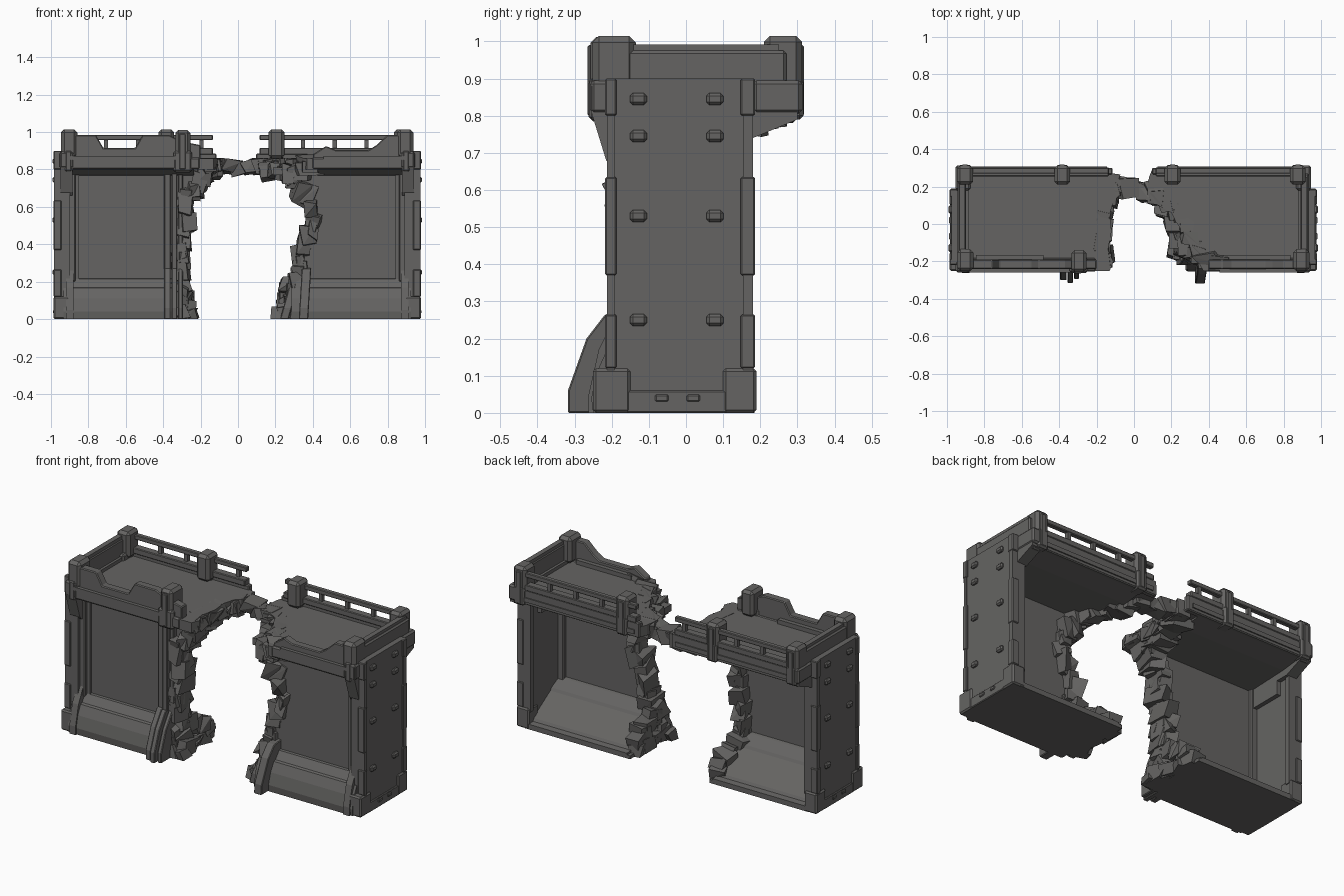
import bpy, bmesh, random
from mathutils import Vector, Euler

random.seed(5)
if "Cube" in bpy.data.objects:
    bpy.data.objects.remove(bpy.data.objects["Cube"])

stone = bpy.data.materials.new("dark_grey_stone")
stone.use_nodes = True
GREY = (0.13, 0.127, 0.123, 1)
stone.diffuse_color = GREY
stone.node_tree.nodes["Principled BSDF"].inputs["Base Color"].default_value = GREY


def finish(name, bm, bevel=0):
    bmesh.ops.recalc_face_normals(bm, faces=bm.faces)
    me = bpy.data.meshes.new(name)
    bm.to_mesh(me)
    bm.free()
    me.materials.append(stone)
    ob = bpy.data.objects.new(name, me)
    bpy.context.collection.objects.link(ob)
    if bevel:
        mod = ob.modifiers.new("chamfer", 'BEVEL')
        mod.width, mod.segments = bevel, 1
    return ob


def box(name, x, y, z, bevel=0):
    bm = bmesh.new()
    bmesh.ops.create_cube(bm, size=1)
    for v in bm.verts:
        v.co = [r[0] + (r[1] - r[0]) * (c + 0.5) for r, c in zip((x, y, z), v.co)]
    return finish(name, bm, bevel)


def prism(name, pts, axis, a, b, bevel=0, lean=0):
    """Extrude a 2D outline along x, y or z from a to b; lean shifts x with height."""
    place = {'x': lambda p, d: (d + lean * p[1], p[0], p[1]),
             'y': lambda p, d: (p[0], d, p[1]),
             'z': lambda p, d: (p[0], p[1], d)}[axis]
    bm = bmesh.new()
    lo = [bm.verts.new(place(p, a)) for p in pts]
    hi = [bm.verts.new(place(p, b)) for p in pts]
    bm.faces.new(lo)
    bm.faces.new(hi)
    for i in range(len(pts)):
        j = (i + 1) % len(pts)
        bm.faces.new((lo[i], lo[j], hi[j], hi[i]))
    return finish(name, bm, bevel)


def add_rock(bm, c, size, top):
    """One angular lump: the hull of a jittered, turned cube."""
    vs = bmesh.ops.create_cube(bm, size=1)["verts"]
    turn = Euler([random.uniform(-0.3, 0.3) for _ in range(3)]).to_matrix()
    for v in vs:
        p = turn @ (v.co + Vector([random.uniform(-0.15, 0.15) for _ in range(3)]))
        v.co = Vector([p[i] * size[i] + c[i] for i in range(3)])
        v.co.z = min(max(v.co.z, 0), top)
        v.co.y = max(v.co.y, -.25)
    out = bmesh.ops.convex_hull(bm, input=vs)
    dead = {g for g in out["geom_interior"] + out["geom_unused"] if isinstance(g, bmesh.types.BMVert)}
    bmesh.ops.delete(bm, geom=list(dead), context='VERTS')


def rubble(name, path, step, size, spread=(0.008, 0.012, 0.008), top=2):
    """Lumps scattered along a polyline, none rising above top."""
    bm = bmesh.new()
    for a, b in zip(path, path[1:]):
        a, b = Vector(a), Vector(b)
        n = max(1, round((b - a).length / step))
        for i in range(n):
            c = a.lerp(b, (i + 0.5) / n) + Vector([random.uniform(-s, s) for s in spread])
            add_rock(bm, c, [s * random.uniform(0.8, 1.2) for s in size], top)
    finish(name, bm)


# Broken wall outline facing the gap, from the ground up: (x, z)
edges = {-1: [(-.25, 0), (-.29, .12), (-.285, .28), (-.29, .4), (-.255, .54), (-.265, .64), (-.19, .72), (-.14, .8)],
         1: [(.21, 0), (.27, .12), (.32, .26), (.31, .35), (.38, .46), (.39, .55), (.38, .63), (.3, .71), (.23, .8)]}
decks = {-1: [(-.94, .3), (-.94, -.25), (-.13, -.25), (-.11, -.2), (-.14, -.14), (-.12, -.04), (-.13, .05),
              (-.11, .12), (-.08, .15), (-.07, .23), (-.11, .25), (-.12, .3)],
         1: [(.94, .3), (.94, -.25), (.37, -.25), (.33, -.18), (.29, -.09), (.22, .02), (.2, .06),
             (.11, .11), (.07, .16), (.08, .25), (.1, .3)]}

for s, side in ((-1, "right"), (1, "left")):
    def N(part):
        return side + "_" + part

    def sx(a, b):
        return sorted((s * a - .004, s * b - .004))

    edge, deck = edges[s], decks[s]
    gap = .28 if s < 0 else .24      # where floor parts stop at the gap
    back_in = .11 if s < 0 else .1   # where the rear parapet stops

    # Thin main panel, floor and deck
    prism(N("panel"), [(s * .93, 0)] + edge + [(s * .93, .8)], 'y', -.155, -.115)
    prism(N("deck"), deck, 'z', .8, .86)
    box(N("floor"), sx(gap, .93), (-.2, .185), (0, .02))

    # Sloped plinths on both sides of the panel
    prism(N("front_plinth"), [(-.14, 0), (-.25, 0), (-.255, .04), (-.24, .11), (-.215, .165), (-.2, .17),
                              (-.17, .215), (-.14, .22)], 'x', *sx(gap + .05, .93))
    prism(N("rear_plinth"), [(-.13, 0), (.185, 0), (.185, .03), (.15, .035), (.14, .05), (-.02, .15),
                             (-.03, .165), (-.1, .2), (-.13, .21)], 'x', *sx(gap + .02, .93))

    # End wall with feet, flared head and corner armour
    box(N("end_wall"), sx(.905, .972), (-.205, .178), (0, .9))
    prism(N("end_wall_head"), [(-.2, .66), (-.215, .68), (-.255, .81), (-.255, .88), (.3, .88), (.3, .79),
                               (.18, .74), (.1, .74), (.1, .66)], 'x', *sx(.88, .945))
    for y0, y1 in ((-.25, -.15), (.1, .19)):
        box(N("foot"), sx(.9, .982), (y0, y1), (0, .12), .008)
    box(N("end_sill"), sx(.92, .979), (-.16, .11), (0, .06), .004)
    for y0, y1 in ((-.218, -.187), (.147, .186)):
        for z0, z1 in ((.12, .265), (.37, .635), (.8, .9)):
            box(N("corner_armour"), sx(.94, .982), (y0, y1), (z0, z1), .004)
        box(N("corner_strip"), sx(.895, .979), (y0 + .006, y1 - .006), (.1, .88))
    for y in (-.128, .078):
        for z in (.25, .53, .745, .845):
            box(N("wall_stud"), sx(.96, .988), (y - .023, y + .023), (z - .016, z + .016), .008)
    for y in (-.065, .02):
        box(N("sill_stud"), sx(.97, .985), (y - .018, y + .018), (.03, .05), .004)

    # Frame around the panel recess
    box(N("front_frame"), sx(.865, .91), (-.19, -.14), (.2, .8), .006)
    box(N("front_frame_inner"), sx(.845, .87), (-.17, -.14), (.2, .8))
    box(N("rear_frame"), sx(.87, .91), (-.12, -.09), (.18, .8), .006)
    prism(N("plinth_end"), [(-.14, 0), (-.262, 0), (-.262, .05), (-.235, .17), (-.19, .26), (-.14, .27)],
          'x', *sx(.875, .915))

    # Beams and sloped soffits under the deck
    front_in = .2 if s < 0 else .4
    box(N("front_beam"), sx(front_in, .93), (-.255, -.18), (.8, .865), .008)
    prism(N("front_soffit"), [(-.14, .81), (-.14, .765), (-.2, .775), (-.245, .805)], 'x', *sx(front_in + .03, .92))
    box(N("front_coping"), sx(front_in + .06, .91), (-.26, -.22), (.85, .872))
    prism(N("rear_soffit"), [(-.13, .81), (-.13, .77), (.15, .78), (.28, .795), (.28, .81)],
          'x', *sx(back_in + .09, .92))

    # Rear fascia, recessed curb and open railing
    box(N("rear_fascia"), sx(back_in, .92), (.265, .3), (.795, .885), .006)
    box(N("rear_fascia_band"), sx(back_in + .03, .92), (.29, .307), (.815, .84))
    box(N("rear_curb"), sx(back_in + .02, .92), (.255, .302), (.88, .915), .004)
    box(N("rear_rail"), sx(back_in + .02, .91), (.27, .3), (.957, .985), .004)
    for i in range(5):
        x = back_in + .07 + i * .17
        box(N("baluster"), sx(x, x + .022), (.275, .298), (.9, .97))
    posts = [.9, .38] if s < 0 else [.88, .21]
    for x in posts:
        box(N("rear_post"), sx(x - .042, x + .042), (.21, .312), (.86, 1.015), .016)
        box(N("rear_post_base"), sx(x - .034, x + .034), (.24, .316), (.79, .9), .01)
        box(N("rear_post_rib"), sx(x - .016, x + .016), (.3, .318), (.8, .99), .004)

    # End parapet and corner blocks
    box(N("end_parapet"), sx(.895, .94), (-.22, .27), (.85, .975), .008)
    box(N("end_parapet_cap"), sx(.9, .93), (-.2, .25), (.97, .992))
    for y0, y1 in ((-.258, -.185), (.18, .313)):
        box(N("corner_bracket"), sx(.87, .95), (y0, y1), (.805, .895), .01)
        box(N("corner_bracket_rib"), sx(.885, .935), (y0 + .02, y1 - .02), (.78, .82), .006)
    box(N("front_corner_post"), sx(.855, .942), (-.252, -.135), (.86, 1.015), .018)
    box(N("front_corner_rib"), sx(.885, .92), (-.26, -.24), (.79, .9), .006)

    # Solid front parapet with a dipped middle
    if s < 0:
        top = [(.88, .985), (.76, .985), (.72, .915), (.55, .915), (.51, .985), (.37, .985), (.3, .95), (.2, .93)]
    else:
        top = [(.88, .985), (.8, .985), (.74, .93), (.7, .905), (.52, .905), (.47, .925), (.4, .88)]
    prism(N("front_parapet"), [(s * x, z) for x, z in [(.88, .85)] + top + [(top[-1][0], .85)]],
          'y', -.24, -.19, .005)
    box(N("parapet_step"), sx(.48, .84), (-.195, -.165), (.85, .885))

    # Rubble along the torn edge of the panel, the floor and the deck
    path = [(x + s * .015, -.125, z) for x, z in edge]
    rubble(N("panel_rubble"), path, .055, (.07, .12, .1), (.008, .012, .01))
    rubble(N("edge_shards"), path, .09, (.055, .06, .1), (.01, .03, .02))
    foot = edge[0][0]
    rubble(N("floor_rubble"), [(foot + s * .05, -.18, .03), (foot + s * .035, .14, .03)], .06, (.09, .09, .08))
    rubble(N("plinth_rubble"), [(foot + s * .06, -.12, .2), (foot + s * .04, .12, .06)], .055, (.09, .09, .09))
    torn = [(x + s * .035, min(max(y, -.2), .24), .82) for x, y in deck[2:-1]]
    rubble(N("deck_rubble"), torn, .055, (.08, .08, .075), (.006, .006, .006), .862)
    crown = [(edge[-2][0] + s * .03, -.12, .74), (s * .19, .03, .79), (s * .14, .18, .8)]
    rubble(N("underside_rubble"), crown, .055, (.1, .1, .08), (.012, .015, .01), .855)

# Surviving pier on the right part: column, stepped base and post
for x0, x1, y in ((-.395, -.36, -.185), (-.355, -.325, -.2), (-.32, -.295, -.18)):
    box("pier_column", (x0, x1), (y, -.13), (.1, .8), .004)
    prism("pier_base", [(-.14, 0), (y - .115, 0), (y - .115, .06), (y - .07, .18), (y - .01, .27), (-.14, .27)],
          'x', x0, x1, .004)
box("pier_post", (-.335, -.255), (-.257, -.14), (.86, 1.012), .016)
box("pier_post_base", (-.345, -.245), (-.262, -.18), (.785, .9), .012)
box("pier_post_rib", (-.315, -.28), (-.265, -.24), (.8, .99), .004)

# Leaning broken pier on the left part
for x0, x1, y, lean in ((.325, .375, -.318, .06), (.275, .32, -.25, .15), (.225, .27, -.22, .28)):
    prism("leaning_pier", [(-.14, 0), (y, 0), (y, .06), (y + .05, .2), (y + .1, .265), (-.1, .28)],
          'x', x0, x1, .004, lean)

# Slumped blocks where the front parapet collapsed
rubble("collapsed_parapet", [(.48, -.2, .86), (.38, -.19, .82), (.33, -.16, .76)], .05, (.11, .07, .07), top=.9)

# Thin bridge of stone that still spans the gap
rubble("stone_bridge", [(-.15, .19, .82), (-.06, .2, .815), (.03, .185, .8), (.14, .18, .82)],
       .055, (.09, .105, .06), (.004, .01, .006), .86)

# Fallen blocks on the ground
rubble("fallen_blocks", [(.2, -.16, .03), (.23, -.14, .03)], .05, (.06, .07, .06))
rubble("fallen_chips", [(-.27, -.2, .02), (-.25, -.12, .02)], .09, (.07, .07, .06))
